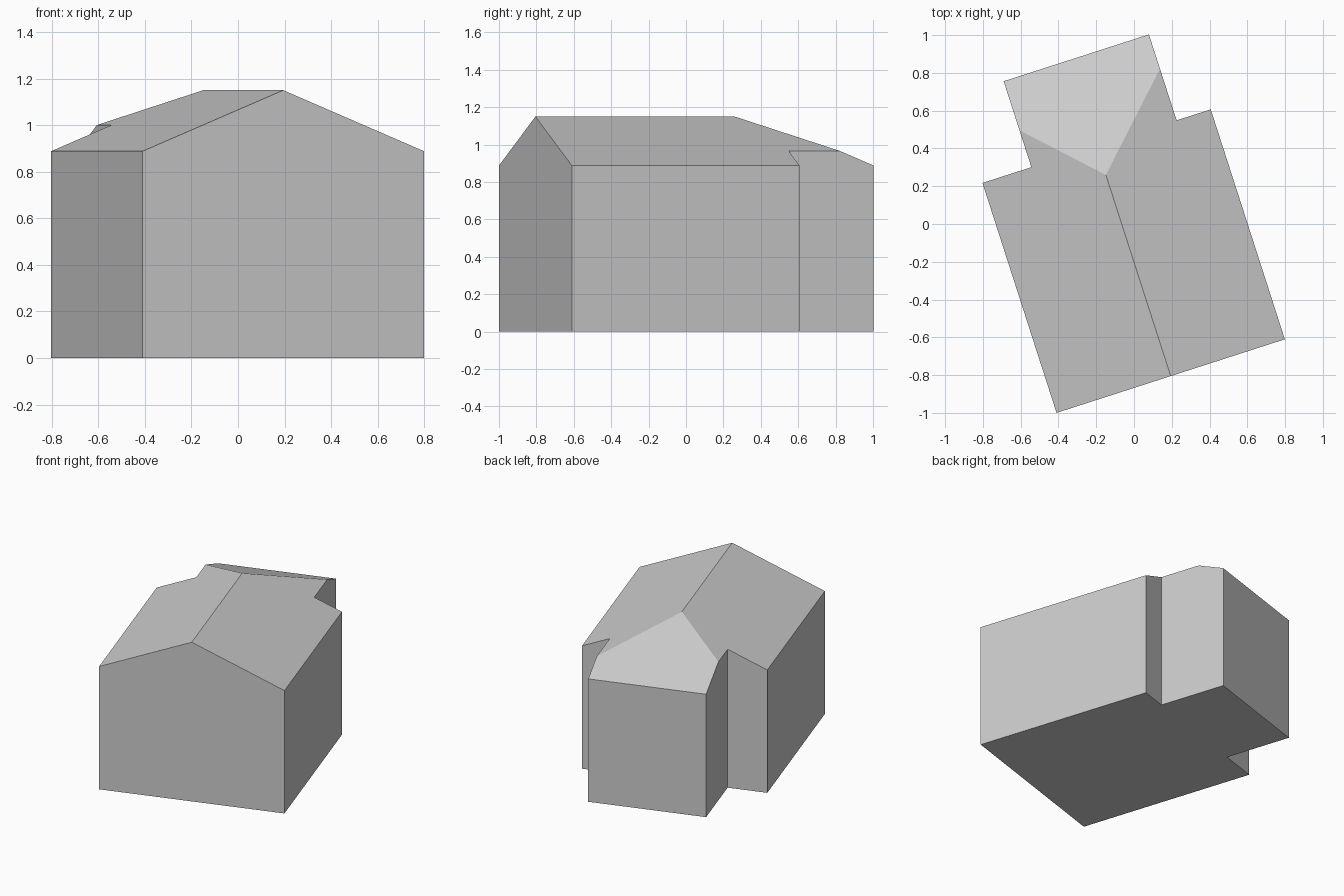
import bpy, bmesh, math
from mathutils import Vector

if "Cube" in bpy.data.objects:
    bpy.data.objects.remove(bpy.data.objects["Cube"], do_unlink=True)

# Plain grey for walls and roof
grey = bpy.data.materials.new("plain_grey")
grey.use_nodes = True
colour = (0.6, 0.6, 0.6, 1)
grey.diffuse_color = colour
grey.node_tree.nodes["Principled BSDF"].inputs["Base Color"].default_value = colour

# Main dimensions, measured along the ridge direction
LEFT, RIGHT, FRONT, BACK = -0.697, 0.573, -0.826, 0.453
WING_LEFT, WING_RIGHT, WING_BACK = -0.425, 0.383, 0.931
RIDGE_X, RIDGE_END = -0.062, 0.293
EAVE, RIDGE = 0.888, 1.15

# T-shaped footprint: wide hall with a narrower rear wing
footprint = [(LEFT, FRONT), (RIGHT, FRONT), (RIGHT, BACK), (WING_RIGHT, BACK),
             (WING_RIGHT, WING_BACK), (WING_LEFT, WING_BACK),
             (WING_LEFT, BACK), (LEFT, BACK)]

bm = bmesh.new()
base = bm.faces.new([bm.verts.new((x, y, 0)) for x, y in footprint])
top = bmesh.ops.extrude_face_region(bm, geom=[base], use_keep_orig=True)
bmesh.ops.translate(bm, vec=(0, 0, RIDGE + 0.3),
                    verts=[g for g in top["geom"] if isinstance(g, bmesh.types.BMVert)])
bmesh.ops.recalc_face_normals(bm, faces=bm.faces)


def slice_roof(point, normal):
    """Trim everything above a roof plane and close the cut."""
    cut = bmesh.ops.bisect_plane(bm, geom=bm.verts[:] + bm.edges[:] + bm.faces[:],
                                 plane_co=point, plane_no=normal, clear_outer=True)
    edges = [g for g in cut["geom_cut"] if isinstance(g, bmesh.types.BMEdge)]
    bmesh.ops.edgenet_fill(bm, edges=edges)


# Two side slopes and the rear hip
rise = RIDGE - EAVE
ridge_point = Vector((RIDGE_X, RIDGE_END, RIDGE))
slice_roof(ridge_point, Vector((-rise, 0, RIDGE_X - LEFT)).normalized())
slice_roof(ridge_point, Vector((rise, 0, RIGHT - RIDGE_X)).normalized())
slice_roof(ridge_point, Vector((0, rise, WING_BACK - RIDGE_END)).normalized())
bmesh.ops.recalc_face_normals(bm, faces=bm.faces)

mesh = bpy.data.meshes.new("house_body")
bm.to_mesh(mesh)
bm.free()
mesh.materials.append(grey)
house = bpy.data.objects.new("house_body", mesh)
house.rotation_euler.z = math.radians(17.86)
bpy.context.collection.objects.link(house)
